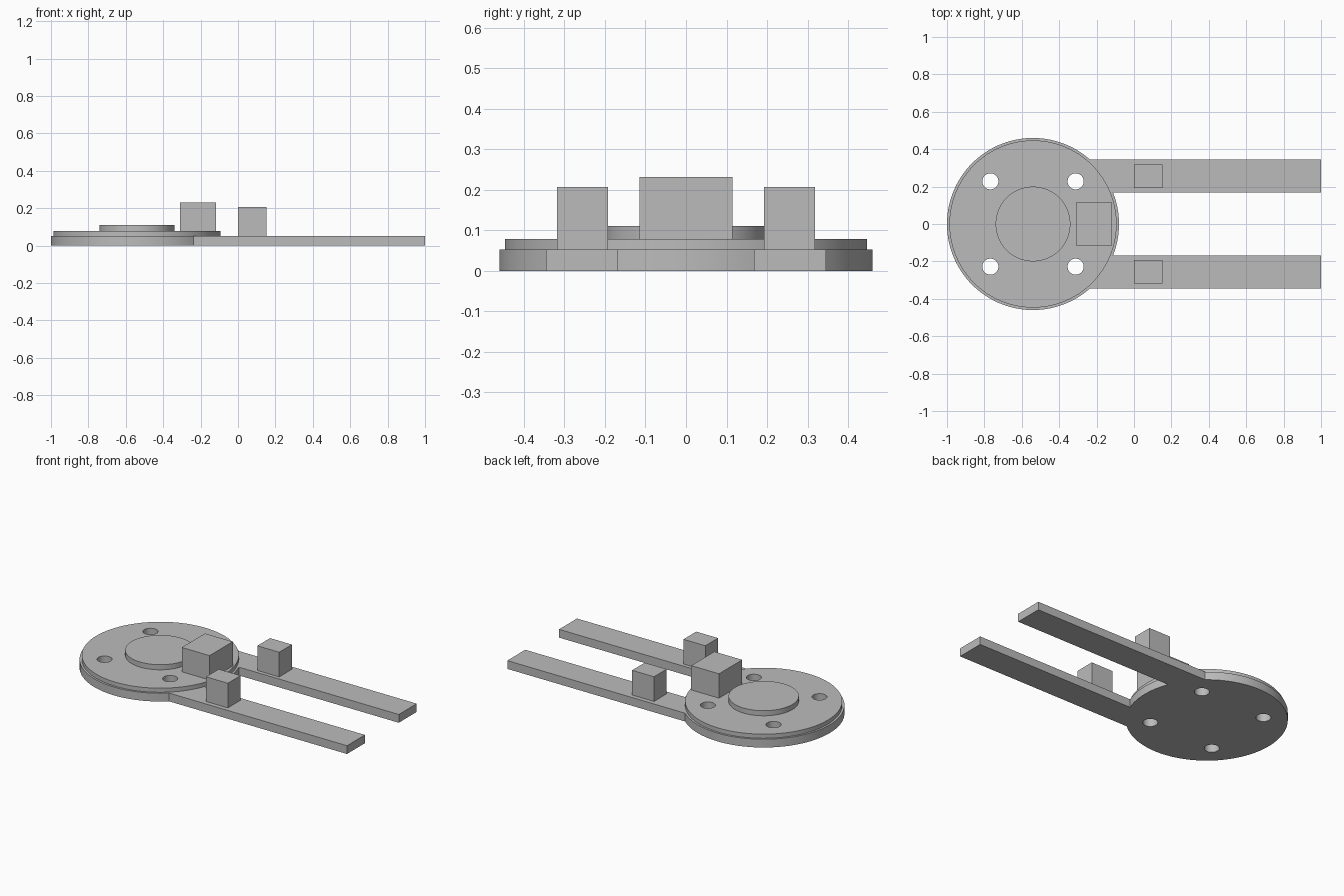
import bpy, bmesh, math

if "Cube" in bpy.data.objects:
    bpy.data.objects.remove(bpy.data.objects["Cube"], do_unlink=True)

# Single plain grey
grey = bpy.data.materials.new("plain grey")
grey.use_nodes = True
GREY = (0.5, 0.5, 0.5, 1)
grey.diffuse_color = GREY
grey.node_tree.nodes["Principled BSDF"].inputs["Base Color"].default_value = GREY

CX = -0.54                      # disc centre
BASE_R, BASE_TOP, PLATE_TOP = 0.46, 0.052, 0.078


def extrude_outline(name, points, z0, z1):
    """Solid made by raising a closed outline from z0 to z1."""
    bm = bmesh.new()
    face = bm.faces.new([bm.verts.new((x, y, z0)) for x, y in points])
    top = bmesh.ops.extrude_face_region(bm, geom=[face])["geom"]
    bmesh.ops.translate(bm, vec=(0, 0, z1 - z0),
                        verts=[v for v in top if isinstance(v, bmesh.types.BMVert)])
    bmesh.ops.recalc_face_normals(bm, faces=bm.faces)
    mesh = bpy.data.meshes.new(name)
    bm.to_mesh(mesh)
    bm.free()
    mesh.materials.append(grey)
    obj = bpy.data.objects.new(name, mesh)
    bpy.context.collection.objects.link(obj)
    return obj


def arc(cx, cy, r, a0, a1, steps):
    return [(cx + r * math.cos(a0 + (a1 - a0) * i / steps),
             cy + r * math.sin(a0 + (a1 - a0) * i / steps)) for i in range(steps + 1)]


def disc(name, cx, cy, r, z0, z1, sides=96):
    return extrude_outline(name, arc(cx, cy, r, 0, math.tau, sides)[:-1], z0, z1)


def block(name, x0, x1, y0, y1, z0, z1):
    return extrude_outline(name, [(x0, y0), (x1, y0), (x1, y1), (x0, y1)], z0, z1)


# Base: round disc and two fork prongs in one outline
PRONG_IN, PRONG_OUT = 0.168, 0.346
a_in, a_out = math.asin(PRONG_IN / BASE_R), math.asin(PRONG_OUT / BASE_R)
outline = arc(CX, 0, BASE_R, -a_in, a_in, 12)
outline += [(1, PRONG_IN), (1, PRONG_OUT)]
outline += arc(CX, 0, BASE_R, a_out, math.tau - a_out, 80)
outline += [(1, -PRONG_OUT), (1, -PRONG_IN)]
base = extrude_outline("fork_base", outline, 0, BASE_TOP)

# Raised plate and hub
plate = disc("top_plate", CX, 0, 0.447, BASE_TOP, PLATE_TOP)
hub = disc("hub", CX, 0, 0.2, PLATE_TOP, 0.11, 64)

# Four bolt holes through the base and plate
for sx in (-1, 1):
    for sy in (-1, 1):
        cutter = disc("bolt_hole_cutter", CX + sx * 0.228, sy * 0.228, 0.043, -0.1, 0.2, 32)
        cutter.hide_render = True
        for target in (base, plate):
            mod = target.modifiers.new("bolt_hole", "BOOLEAN")
            mod.operation, mod.solver, mod.object = "DIFFERENCE", "EXACT", cutter
            bpy.context.view_layer.objects.active = target
            bpy.ops.object.modifier_apply(modifier=mod.name)
        bpy.data.objects.remove(cutter, do_unlink=True)

# Blocks on the plate and on each prong
block("centre_block", -0.31, -0.117, -0.115, 0.115, PLATE_TOP, 0.231)
block("left_prong_block", 0, 0.152, 0.192, 0.318, BASE_TOP, 0.207)
block("right_prong_block", 0, 0.152, -0.318, -0.192, BASE_TOP, 0.207)

# Smooth the round walls, keep the rims sharp
bpy.ops.object.select_all(action="DESELECT")
for obj in (base, plate, hub):
    obj.select_set(True)
bpy.context.view_layer.objects.active = base
bpy.ops.object.shade_smooth_by_angle(angle=math.radians(30))
